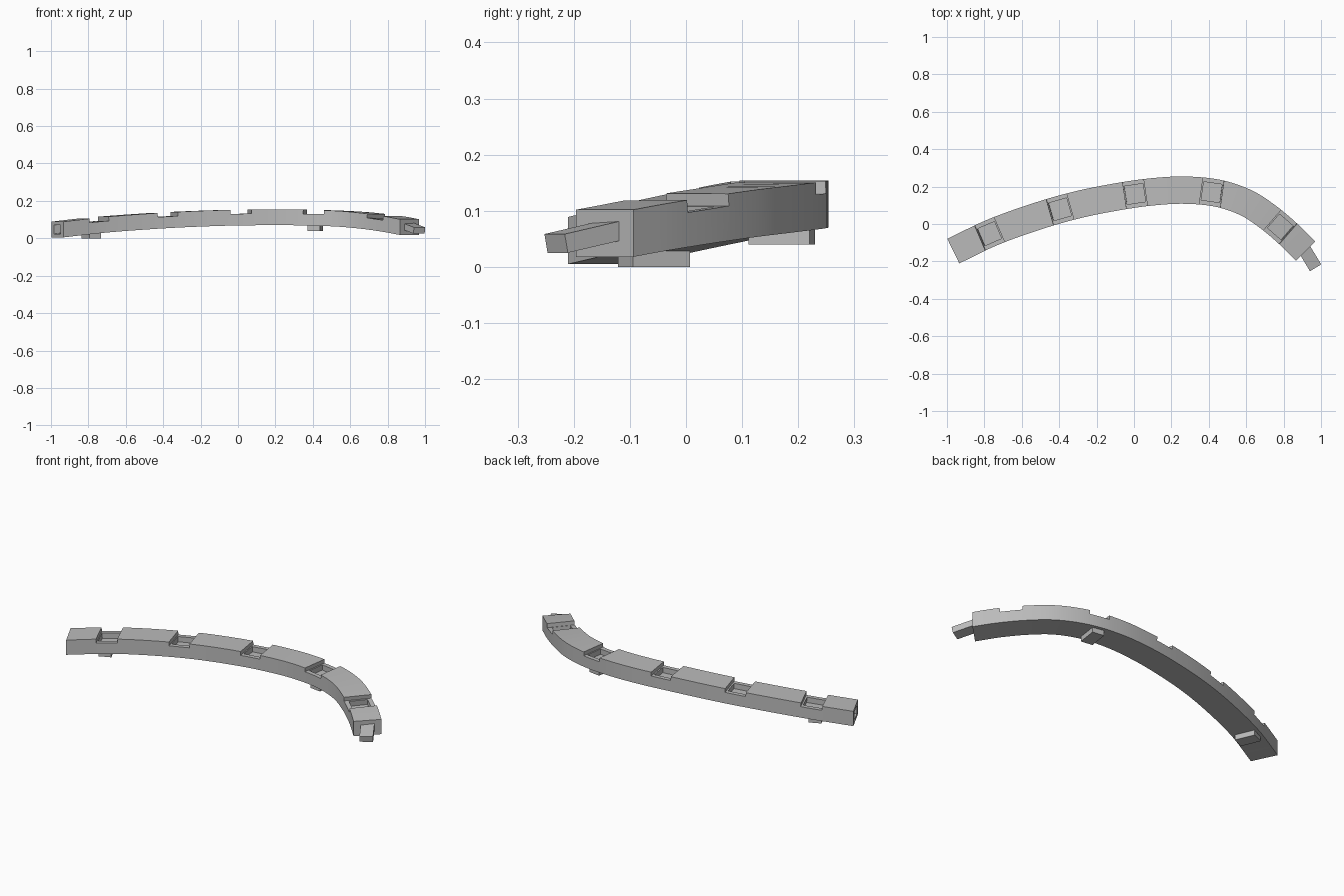
import bpy, bmesh
from mathutils import Vector, Matrix

if "Cube" in bpy.data.objects:
    bpy.data.objects.remove(bpy.data.objects["Cube"])

WIDTH, HEIGHT = 0.146, 0.084
UP = Vector((0, 0, 1))

grey = bpy.data.materials.new("plain grey")
grey.use_nodes = True
grey.diffuse_color = (0.5, 0.5, 0.5, 1)
grey.node_tree.nodes["Principled BSDF"].inputs["Base Color"].default_value = (0.5, 0.5, 0.5, 1)

# Centreline along the underside of the rail
POINTS = [Vector(p) for p in (
    (-0.966, -0.145, 0.005), (-0.75, -0.042, 0.029), (-0.5, 0.047, 0.048),
    (-0.28, 0.108, 0.060), (-0.05, 0.152, 0.068), (0.12, 0.174, 0.070),
    (0.28, 0.181, 0.070), (0.45, 0.164, 0.067), (0.6, 0.113, 0.060),
    (0.72, 0.035, 0.049), (0.83, -0.058, 0.034), (0.917, -0.145, 0.018))]


def smooth_path(points, steps):
    ext = [2 * points[0] - points[1]] + points + [2 * points[-1] - points[-2]]
    path = []
    for a, b, c, d in zip(ext, ext[1:], ext[2:], ext[3:]):
        for i in range(steps):
            t = i / steps
            path.append(0.5 * (2 * b + (c - a) * t + (2 * a - 5 * b + 4 * c - d) * t ** 2
                               + (3 * b - a - 3 * c + d) * t ** 3))
    return path + [points[-1]]


PATH = smooth_path(POINTS, 6)


def tangent_at(i):
    return (PATH[min(i + 1, len(PATH) - 1)] - PATH[max(i - 1, 0)]).normalized()


def frame_at(x):
    """Point and tangent of the centreline at a given x."""
    for i in range(len(PATH) - 1):
        a, b = PATH[i], PATH[i + 1]
        if x <= b.x or i == len(PATH) - 2:
            return a.lerp(b, (x - a.x) / (b.x - a.x)), (b - a).normalized()


def finish(name, bm):
    bmesh.ops.recalc_face_normals(bm, faces=bm.faces)
    mesh = bpy.data.meshes.new(name)
    bm.to_mesh(mesh)
    bm.free()
    mesh.materials.append(grey)
    obj = bpy.data.objects.new(name, mesh)
    bpy.context.collection.objects.link(obj)
    return obj


def box(name, centre, along, size, level=False):
    """Box with size (length, width, height) lined up with a direction."""
    if level:
        along = Vector((along.x, along.y, 0))
    along = along.normalized()
    side = UP.cross(along).normalized()
    rot = Matrix((along, side, along.cross(side))).transposed().to_4x4()
    bm = bmesh.new()
    bmesh.ops.create_cube(bm, size=1, matrix=Matrix.Translation(centre) @ rot @ Matrix.Diagonal((*size, 1)))
    return finish(name, bm)


# Curved rail: a rectangular section swept along the centreline
bm = bmesh.new()
rings = []
for i, p in enumerate(PATH):
    side = UP.cross(tangent_at(i)).normalized() * WIDTH / 2
    rings.append([bm.verts.new(p + s * side + UP * h)
                  for s, h in ((-1, 0), (1, 0), (1, HEIGHT), (-1, HEIGHT))])
for r, q in zip(rings, rings[1:]):
    for k in range(4):
        n = (k + 1) % 4
        bm.faces.new((r[k], r[n], q[n], q[k]))
bm.faces.new(rings[0])
bm.faces.new(rings[-1])
rail = finish("curved_rail", bm)

# Notches across the top, each with a square socket sunk in its floor
cutters = []
NOTCH, SOCKET = 0.022, 0.03
for x in (-0.775, -0.397, 0.005, 0.416, 0.785):
    p, along = frame_at(x)
    top = p + UP * HEIGHT
    cutters.append(box("notch_cutter", top + UP * (0.05 - NOTCH), along, (0.113, 0.3, 0.1)))
    cutters.append(box("socket_cutter", top + UP * (0.05 - NOTCH - SOCKET), along, (0.1, 0.098, 0.1)))

# Socket in the left-hand end
p, along = PATH[0], tangent_at(0)
cutters.append(box("end_socket_cutter", p + UP * HEIGHT / 2, along, (0.2, 0.08, 0.046)))

for cutter in cutters:
    cutter.hide_render = True
    mod = rail.modifiers.new("cut", 'BOOLEAN')
    mod.operation = 'DIFFERENCE'
    mod.solver = 'EXACT'
    mod.object = cutter
depsgraph = bpy.context.evaluated_depsgraph_get()
cut_mesh = bpy.data.meshes.new_from_object(rail.evaluated_get(depsgraph))
rail.modifiers.clear()
rail.data = cut_mesh
for cutter in cutters:
    bpy.data.objects.remove(cutter)

# Peg on the right-hand end
along = Vector((0.52, -0.86, -0.2))
base = PATH[-1] + UP * (HEIGHT / 2 + 0.002)
box("end_peg", base + along.normalized() * 0.036, along, (0.134, 0.07, 0.034))

# Tabs under the rail
for name, x, bottom in (("left_end_tab", -0.785, 0.0), ("right_end_tab", 0.412, 0.04)):
    p, along = frame_at(x)
    box(name, Vector((p.x, p.y, bottom + 0.022)), along, (0.068, 0.11, 0.044), level=True)

# Smooth the long curves while keeping the corners sharp
bpy.ops.object.select_all(action='DESELECT')
rail.select_set(True)
bpy.context.view_layer.objects.active = rail
bpy.ops.object.shade_smooth_by_angle(angle=0.5)
